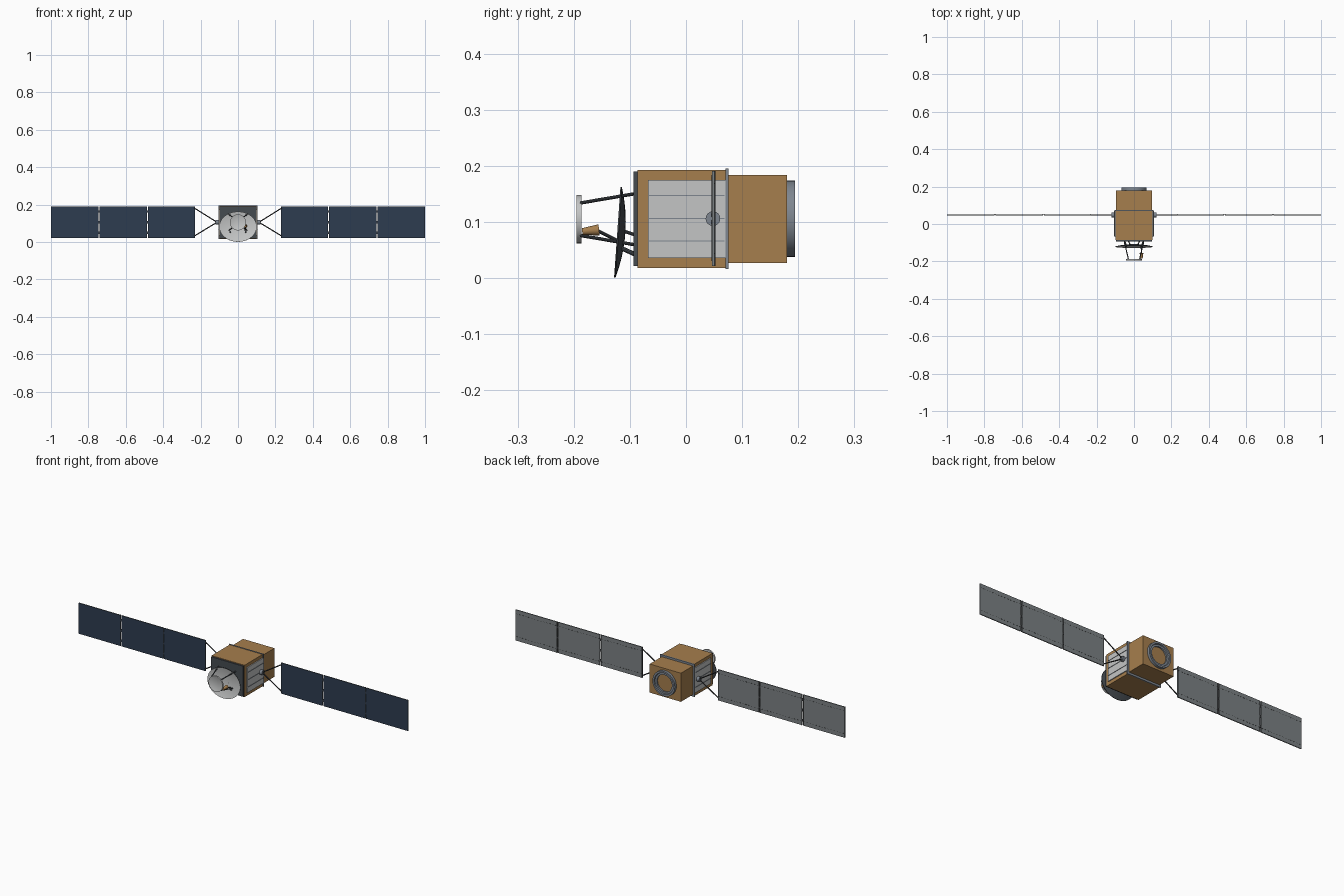
import bpy, bmesh, math
from mathutils import Vector

if "Cube" in bpy.data.objects:
    bpy.data.objects.remove(bpy.data.objects["Cube"])


def material(name, r, g, b):
    m = bpy.data.materials.new(name)
    m.diffuse_color = (r, g, b, 1)
    m.use_nodes = True
    m.node_tree.nodes["Principled BSDF"].inputs["Base Color"].default_value = (r, g, b, 1)
    return m


GOLD = material("gold foil", 0.38, 0.21, 0.075)
NAVY = material("solar navy", 0.027, 0.045, 0.08)
LIGHT = material("light grey", 0.55, 0.56, 0.56)
BACK = material("panel back grey", 0.2, 0.22, 0.23)
STEEL = material("steel grey", 0.21, 0.24, 0.28)
SLATE = material("dark slate", 0.06, 0.07, 0.08)
DARK = material("rod charcoal", 0.04, 0.042, 0.045)


def finish(name, bm, *mats, smooth=False):
    me = bpy.data.meshes.new(name)
    bm.normal_update()
    bm.to_mesh(me)
    bm.free()
    ob = bpy.data.objects.new(name, me)
    bpy.context.collection.objects.link(ob)
    for m in mats:
        me.materials.append(m)
    if smooth:
        bpy.ops.object.select_all(action="DESELECT")
        ob.select_set(True)
        bpy.context.view_layer.objects.active = ob
        bpy.ops.object.shade_smooth_by_angle(angle=math.radians(35))
    return ob


def add_box(bm, x0, x1, y0, y1, z0, z1):
    vs = bmesh.ops.create_cube(bm, size=1)["verts"]
    for v in vs:
        v.co = Vector(((x0 + x1) / 2 + v.co.x * (x1 - x0),
                       (y0 + y1) / 2 + v.co.y * (y1 - y0),
                       (z0 + z1) / 2 + v.co.z * (z1 - z0)))


def box(name, mat, *dims):
    bm = bmesh.new()
    add_box(bm, *dims)
    return finish(name, bm, mat)


def rod(name, mat, a, b, r0, r1=None, sides=10):
    a, b = Vector(a), Vector(b)
    bm = bmesh.new()
    bmesh.ops.create_cone(bm, cap_ends=True, segments=sides, radius1=r0,
                          radius2=r0 if r1 is None else r1, depth=(b - a).length)
    q = (b - a).to_track_quat("Z", "Y")
    for v in bm.verts:
        v.co = q @ v.co + (a + b) / 2
    return finish(name, bm, mat, smooth=True)


def lathe(name, profile, centre, *mats, steps=40, closed=True):
    """Spin (radius, y) points about the y axis through centre."""
    bm = bmesh.new()
    vs = [bm.verts.new((r, y, 0)) for r, y in profile]
    pairs = list(zip(vs, vs[1:])) + ([(vs[-1], vs[0])] if closed else [])
    es = [bm.edges.new(p) for p in pairs]
    bmesh.ops.spin(bm, geom=vs + es, cent=(0, 0, 0), axis=(0, 1, 0),
                   angle=math.tau, steps=steps, use_duplicate=False)
    bmesh.ops.remove_doubles(bm, verts=bm.verts, dist=0.00005)
    bmesh.ops.recalc_face_normals(bm, faces=bm.faces)
    ob = finish(name, bm, *mats, smooth=True)
    ob.location = centre
    return ob


MID = 0.106

# Body
box("front_body", GOLD, -0.1, 0.1, -0.086, 0.07, 0.018, 0.193)
box("rear_body", GOLD, -0.095, 0.095, 0.075, 0.18, 0.027, 0.184)
box("joint_flange", STEEL, -0.104, 0.104, 0.07, 0.076, 0.016, 0.195)
box("front_plate", SLATE, -0.097, 0.097, -0.094, -0.086, 0.022, 0.19)

# Rear docking ring with a stepped inner lip
lathe("rear_ring", [(0.068, 0.18), (0.068, 0.194), (0.058, 0.194), (0.056, 0.188),
                    (0.046, 0.188), (0.046, 0.18)], (0, 0, MID), STEEL)

# Side radiators, hubs, yokes and solar wings
for s, side in ((1, "left"), (-1, "right")):
    def sx(a, b):
        return sorted((s * a, s * b))

    box(side + "_radiator", LIGHT, *sx(0.1, 0.105), -0.068, 0.07, 0.036, 0.175)
    bm = bmesh.new()
    for z in (0.066, MID, 0.147):
        add_box(bm, *sx(0.105, 0.107), -0.066, 0.069, z - 0.001, z + 0.001)
    finish(side + "_radiator_ribs", bm, STEEL)

    rod(side + "_hub", STEEL, (s * 0.1, 0.048, MID), (s * 0.12, 0.048, MID), 0.013, sides=24)
    for end, z in (("upper", 0.182), ("lower", 0.032)):
        rod(f"{side}_{end}_yoke", DARK, (s * 0.112, 0.048, MID), (s * 0.234, 0.048, z), 0.003)

    for i, (x0, x1) in enumerate(((0.23, 0.481), (0.486, 0.741), (0.746, 1.0)), 1):
        panel = box(f"{side}_solar_panel_{i}", NAVY, *sx(x0, x1), 0.046, 0.051, 0.022, 0.191)
        panel.data.materials.append(BACK)
        for p in panel.data.polygons:
            p.material_index = 0 if p.normal.y < -0.5 else 1
        # Dashed stiffeners and end bars on the back
        bm = bmesh.new()
        n = 14
        for k in range(n):
            xa = x0 + (x1 - x0) * (k + 0.25) / n
            for z in (0.044, 0.169):
                add_box(bm, *sx(xa, xa + 0.009), 0.051, 0.0515, z - 0.001, z + 0.001)
        for xa in (x0, x1 - 0.003):
            if xa < 0.99:
                add_box(bm, *sx(xa, xa + 0.003), 0.051, 0.0525, 0.022, 0.191)
        finish(f"{side}_panel_stiffeners_{i}", bm, DARK)
        # Hinges to the next panel
        if i < 3:
            bm = bmesh.new()
            for z in (0.05, MID, 0.163):
                add_box(bm, *sx(x1 - 0.001, x1 + 0.006), 0.047, 0.052, z - 0.006, z + 0.006)
            finish(f"{side}_panel_hinges_{i}", bm, DARK)

# Main dish: light in front, dark behind, slightly elliptical and tilted
inner = [(0.1 * t / 8, 0.012 * (1 - (t / 8) ** 2)) for t in range(9)]
outer = [(r, y + 0.0025) for r, y in reversed(inner)]
dish = lathe("main_dish", inner + outer, (0, -0.1225, 0.082), LIGHT, SLATE,
             steps=48, closed=False)
for p in dish.data.polygons:
    p.material_index = 0 if p.normal.y < -0.3 else 1
dish.scale = (1, 1, 0.81)
dish.rotation_euler.x = math.radians(-4)

# Dish mounts
for s in (-1, 1):
    rod("lower_dish_mount", SLATE, (s * 0.04, -0.121, 0.056), (s * 0.05, -0.09, 0.042), 0.004)
    rod("middle_dish_mount", SLATE, (s * 0.02, -0.111, 0.084), (s * 0.03, -0.09, 0.077), 0.003)

# Small front reflector on four struts
lathe("front_reflector", [(0, -0.194), (0.037, -0.194), (0.039, -0.195), (0.043, -0.195),
                          (0.043, -0.186), (0, -0.186)], (0, 0, 0.105), LIGHT, closed=False)
for sx_ in (-1, 1):
    for sz in (-1, 1):
        rod("reflector_strut", SLATE, (sx_ * 0.03, -0.188, 0.105 + sz * 0.029),
            (sx_ * 0.052, -0.094, 0.105 + sz * 0.045), 0.003)

# Feed horn
rod("feed_horn", GOLD, (0.04, -0.185, 0.083), (0.04, -0.155, 0.086), 0.006, 0.01, 16)
rod("feed_horn_stem", SLATE, (0.04, -0.156, 0.084), (0.038, -0.112, 0.062), 0.003)
